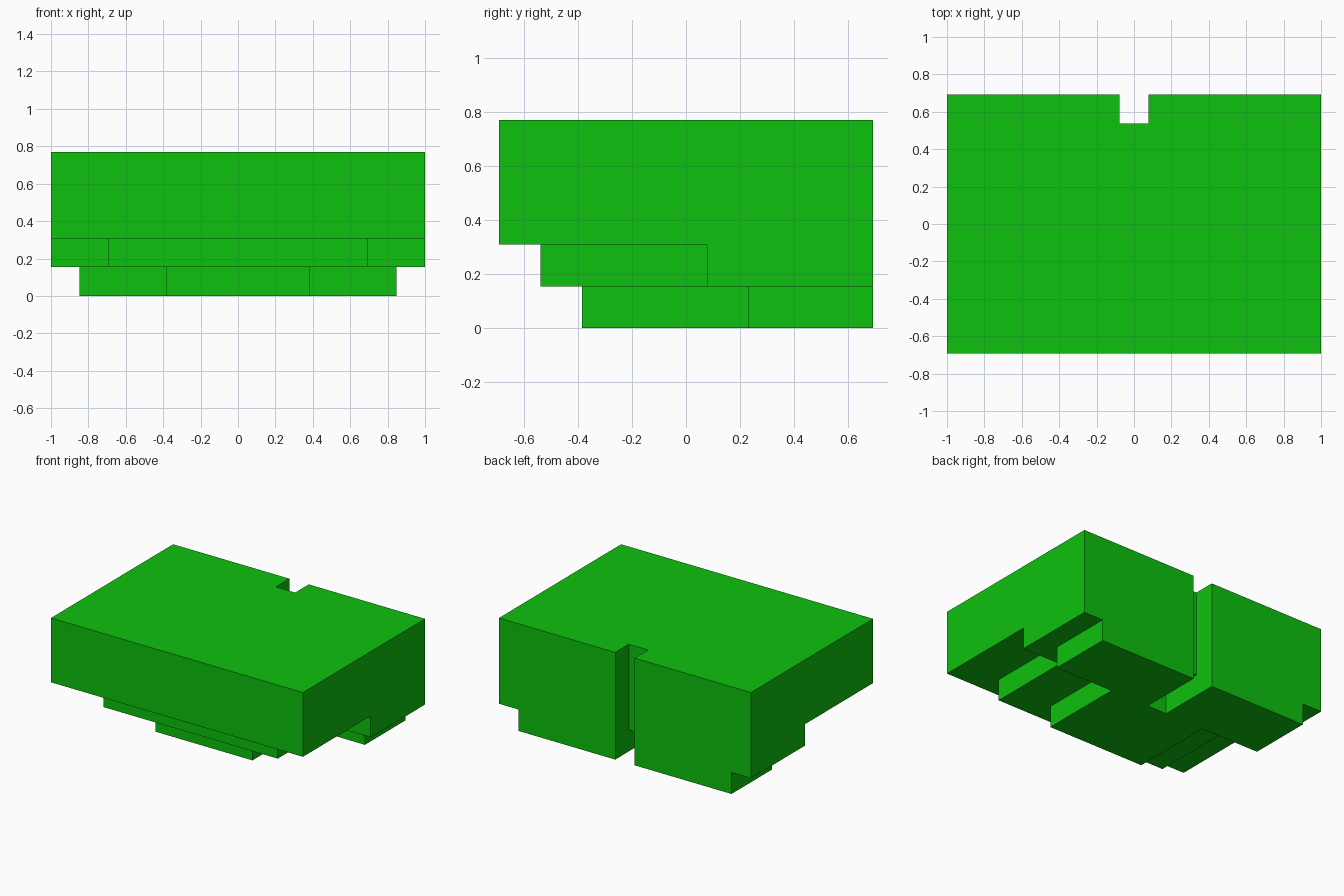
import bpy
import bmesh

cube = bpy.data.objects.get("Cube")
if cube:
    bpy.data.objects.remove(cube, do_unlink=True)

U = 2 / 13  # grid step: 13 wide, 9 deep, 5 tall

green = bpy.data.materials.new("bright_green")
green.use_nodes = True
colour = (0.004, 0.533, 0.004, 1)
green.diffuse_color = colour
green.node_tree.nodes["Principled BSDF"].inputs["Base Color"].default_value = colour


def slab(name, half, z0, z1):
    """Extrude an outline, given as its +x half from back to front, in grid steps."""
    outline = half + [(-x, y) for x, y in reversed(half)]
    bm = bmesh.new()
    face = bm.faces.new([bm.verts.new((x * U, y * U, z0 * U)) for x, y in outline])
    top = bmesh.ops.extrude_face_region(bm, geom=[face], use_keep_orig=True)["geom"]
    verts = [g for g in top if isinstance(g, bmesh.types.BMVert)]
    bmesh.ops.translate(bm, verts=verts, vec=(0, 0, (z1 - z0) * U))
    bmesh.ops.recalc_face_normals(bm, faces=bm.faces)
    mesh = bpy.data.meshes.new(name)
    bm.to_mesh(mesh)
    bm.free()
    mesh.materials.append(green)
    obj = bpy.data.objects.new(name, mesh)
    bpy.context.collection.objects.link(obj)
    return obj


# Main block with a slot in the back
slab("main_block", [(0.5, 3.5), (0.5, 4.5), (6.5, 4.5), (6.5, -4.5)], 2, 5)

# Middle step: full width at the back, narrower and set back at the front
slab("middle_step", [(0.5, 3.5), (0.5, 4.5), (6.5, 4.5), (6.5, 0.5),
                     (4.5, 0.5), (4.5, -3.5)], 1, 2)

# Lowest step: smaller again, with a deeper slot
slab("bottom_step", [(0.5, 1.5), (0.5, 4.5), (5.5, 4.5), (5.5, 1.5),
                     (2.5, 1.5), (2.5, -2.5)], 0, 1)
